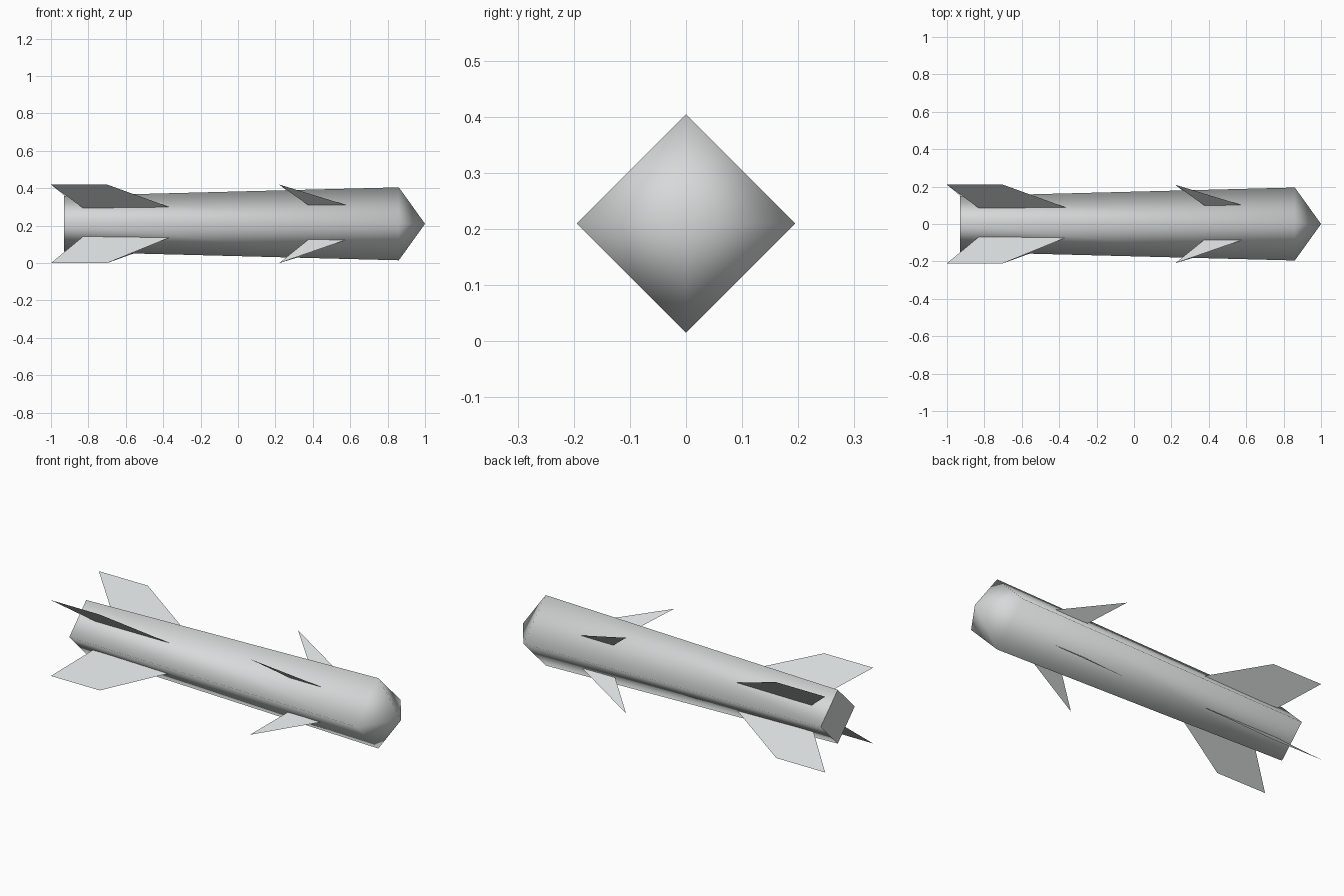
import bpy, bmesh
from math import cos, sin, pi

cube = bpy.data.objects.get("Cube")
if cube:
    bpy.data.objects.remove(cube)

AXIS_Z = 0.21
COLOUR = (0.68, 0.70, 0.70, 1)

grey = bpy.data.materials.new("light_grey")
grey.use_nodes = True
grey.diffuse_color = COLOUR
grey.node_tree.nodes["Principled BSDF"].inputs["Base Color"].default_value = COLOUR


def add_object(name, bm):
    mesh = bpy.data.meshes.new(name)
    bm.to_mesh(mesh)
    bm.free()
    mesh.materials.append(grey)
    obj = bpy.data.objects.new(name, mesh)
    obj.location.z = AXIS_Z
    bpy.context.collection.objects.link(obj)
    return obj


def build_body():
    """Four-sided tapered body with a pyramid nose and a flat rear cap."""
    bm = bmesh.new()
    rings = [[bm.verts.new((x, r * cos(i * pi / 2), r * sin(i * pi / 2))) for i in range(4)]
             for x, r in ((-0.93, 0.149), (0.86, 0.195))]
    apex = bm.verts.new((1, 0, 0))
    rear, front = rings
    for i in range(4):
        j = (i + 1) % 4
        bm.faces.new((rear[i], rear[j], front[j], front[i])).smooth = True
        bm.faces.new((front[i], front[j], apex)).smooth = True
    cap = bm.faces.new(rear)
    for edge in cap.edges:
        edge.smooth = False
    bmesh.ops.recalc_face_normals(bm, faces=bm.faces)
    add_object("body", bm)


def build_fins(name, outline, root, tip):
    """Four thin fins turned around the body; outline holds (x, at_tip) corners."""
    for k, place in enumerate(("upper_front", "lower_front", "lower_back", "upper_back")):
        bm = bmesh.new()
        corners = []
        for x, at_tip in outline:
            y, z = tip if at_tip else root
            for _ in range(k):
                y, z = -z, y
            corners.append(bm.verts.new((x, y, z)))
        bm.faces.new(corners)
        add_object(f"{place}_{name}", bm)


build_body()
build_fins("tail_fin", ((-1, True), (-0.70, True), (-0.355, False), (-0.83, False)),
           root=(-0.069, 0.085), tip=(-0.21, 0.21))
build_fins("nose_fin", ((0.22, True), (0.58, False), (0.375, False)),
           root=(-0.085, 0.100), tip=(-0.21, 0.21))
